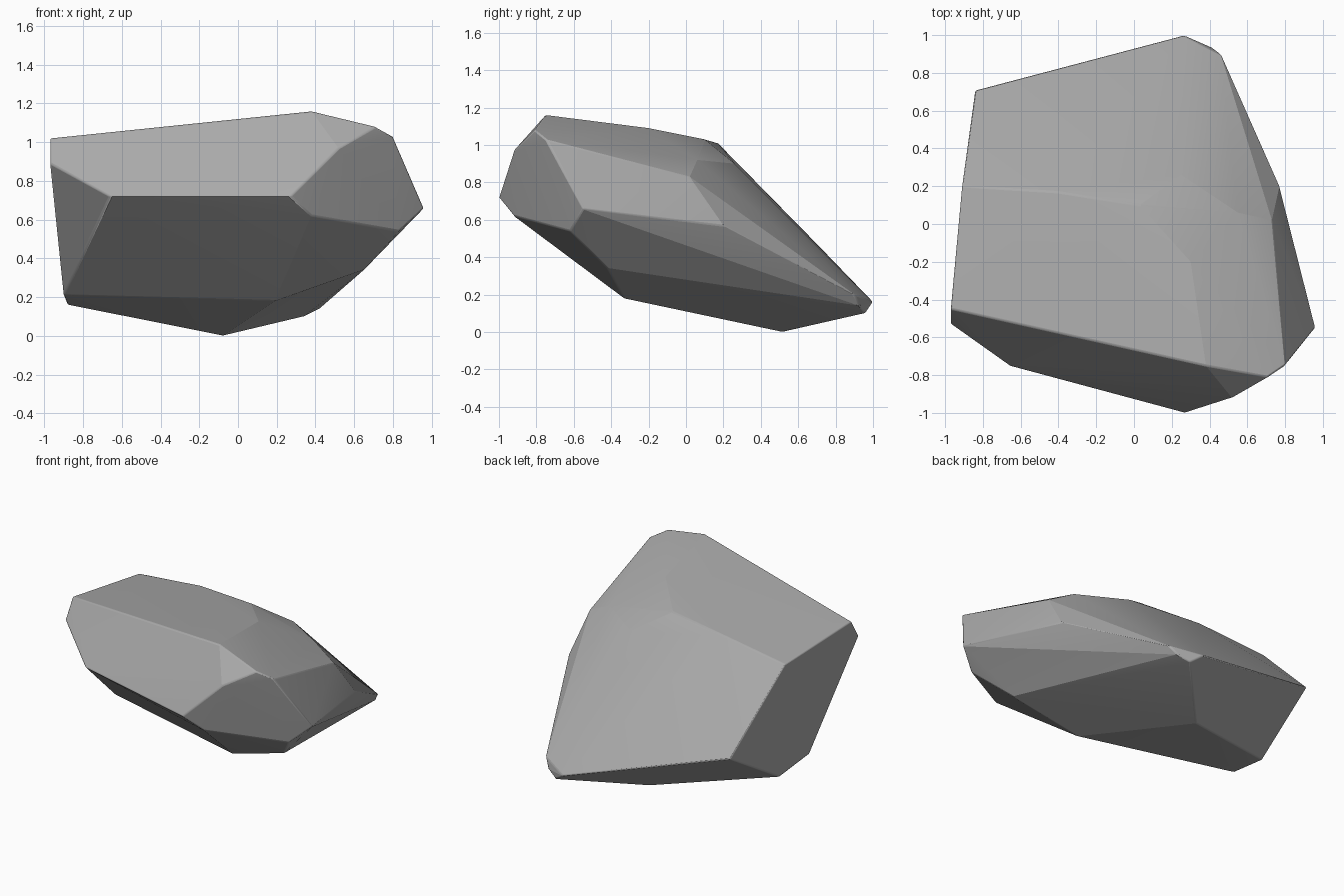
import bpy
import bmesh
from math import radians

cube = bpy.data.objects.get("Cube")
if cube:
    bpy.data.objects.remove(cube, do_unlink=True)

stone = bpy.data.materials.new("grey stone")
stone.use_nodes = True
GREY = (0.4, 0.4, 0.4, 1)
stone.diffuse_color = GREY
stone.node_tree.nodes["Principled BSDF"].inputs["Base Color"].default_value = GREY

# Corners of the boulder, grouped by region
left_side = [(-.97, -.45, 1.02), (-.97, -.53, .89), (-.91, .2, .95),
             (-.84, .71, .46), (-.9, -.08, .21), (-.88, .22, .16)]
front = [(-.66, -.75, .72), (.27, -1, .72), (.38, -.92, .62), (.52, -.92, .97)]
crown = [(.38, -.75, 1.16), (.71, -.81, 1.08), (.8, -.75, 1.03), (.3, -.2, 1.09),
         (.03, .1, 1.03), (-.41, .17, 1.01), (.25, .26, .9), (.55, .06, .92)]
right_side = [(.96, -.55, .66), (.83, -.62, .54), (.65, -.42, .34),
              (.73, .02, .83), (.77, .2, .57)]
back = [(.26, 1, .16), (.46, .9, .2), (.34, .96, .1), (.42, .93, .14)]
underside = [(-.08, .52, 0), (.19, -.33, .18)]

# Wrap the corners in a faceted shell and merge nearly flat facets
bm = bmesh.new()
for corner in left_side + front + crown + right_side + back + underside:
    bm.verts.new(corner)
hull = bmesh.ops.convex_hull(bm, input=bm.verts)
loose = {g for g in hull["geom_interior"] + hull["geom_unused"]
         if isinstance(g, bmesh.types.BMVert)}
bmesh.ops.delete(bm, geom=list(loose), context="VERTS")
bmesh.ops.dissolve_limit(bm, angle_limit=radians(2), verts=bm.verts, edges=bm.edges)
bmesh.ops.recalc_face_normals(bm, faces=bm.faces)

mesh = bpy.data.meshes.new("boulder")
bm.to_mesh(mesh)
bm.free()
mesh.materials.append(stone)
boulder = bpy.data.objects.new("boulder", mesh)
bpy.context.collection.objects.link(boulder)

# Slightly worn edges
worn = boulder.modifiers.new("worn edges", "BEVEL")
worn.width = 0.008
worn.segments = 2
worn.limit_method = "ANGLE"
worn.angle_limit = radians(25)

bpy.ops.object.select_all(action="DESELECT")
boulder.select_set(True)
bpy.context.view_layer.objects.active = boulder
bpy.ops.object.shade_smooth_by_angle(angle=radians(12))
